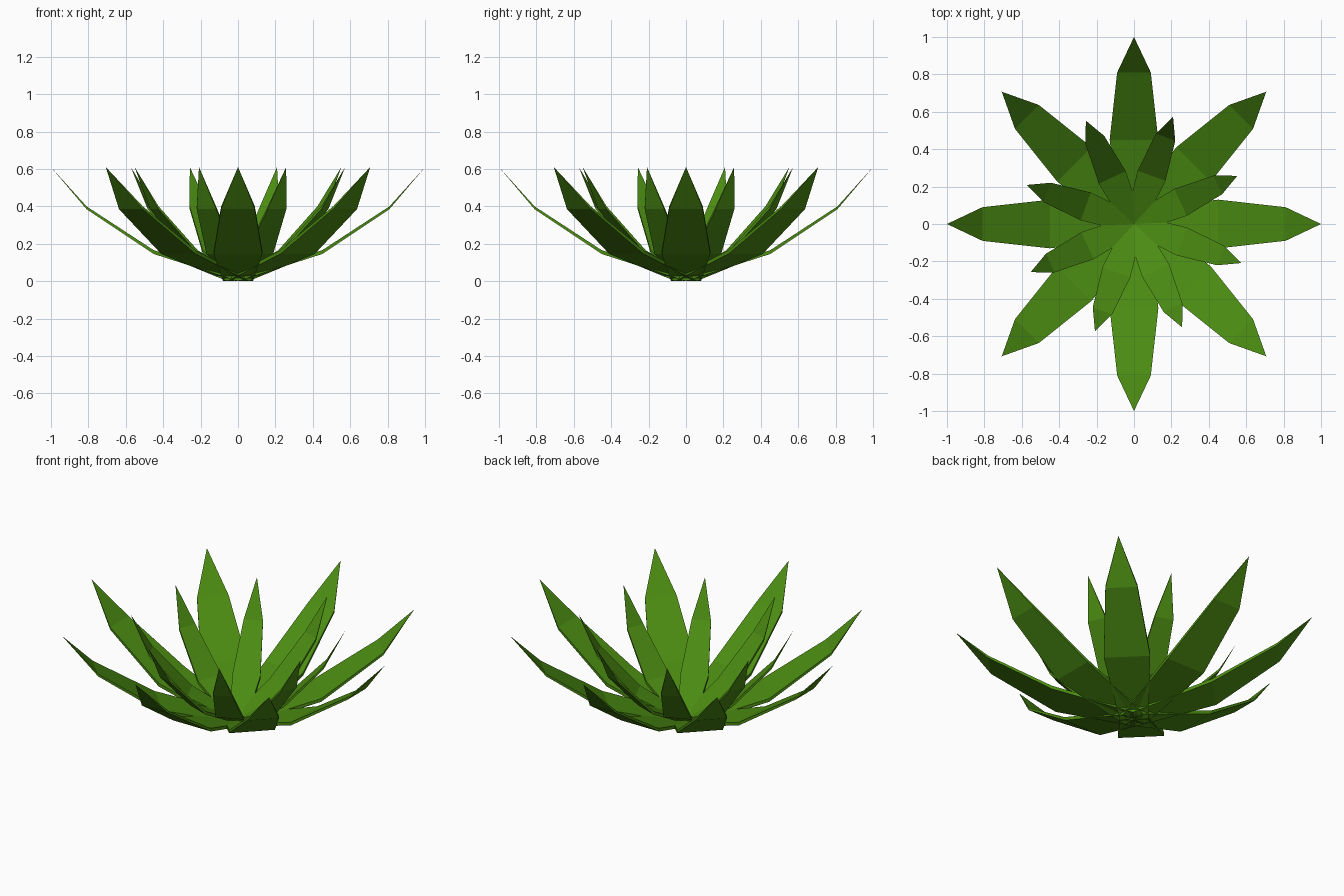
import bpy
import bmesh
from math import radians

cube = bpy.data.objects.get("Cube")
if cube:
    bpy.data.objects.remove(cube, do_unlink=True)

# One flat green for the whole plant
green = bpy.data.materials.new("leaf green")
green.use_nodes = True
colour = (0.07, 0.26, 0.006, 1)
green.diffuse_color = colour
bsdf = next(n for n in green.node_tree.nodes if n.type == 'BSDF_PRINCIPLED')
bsdf.inputs["Base Color"].default_value = colour

# Leaf stations: radius, half width, underside height, thickness
STATIONS = [
    (0.0, 0.08, 0.0, 0.02),
    (0.45, 0.13, 0.145, 0.02),
    (0.81, 0.09, 0.385, 0.015),
]
TIP = (1.0, 0.0, 0.61)


def leaf_mesh(name, spread):
    """Thin pointed leaf along +x, spread scales its length and width."""
    bm = bmesh.new()
    rings = []
    for r, w, z, t in STATIONS:
        corners = [(-w, z), (w, z), (w, z + t), (-w, z + t)]
        rings.append([bm.verts.new((r * spread, y * spread, h)) for y, h in corners])
    tip = bm.verts.new((TIP[0] * spread, TIP[1], TIP[2]))
    bm.faces.new(rings[0])
    for i in range(4):
        j = (i + 1) % 4
        for a, b in zip(rings, rings[1:]):
            bm.faces.new((a[i], a[j], b[j], b[i]))
        bm.faces.new((rings[-1][i], rings[-1][j], tip))
    bmesh.ops.recalc_face_normals(bm, faces=bm.faces)
    mesh = bpy.data.meshes.new(name)
    bm.to_mesh(mesh)
    bm.free()
    mesh.materials.append(green)
    return mesh


def leaf_ring(name, spread, start):
    """Eight copies of a leaf around the centre."""
    mesh = leaf_mesh(name, spread)
    for i in range(8):
        leaf = bpy.data.objects.new(f"{name}_{i + 1}", mesh)
        leaf.rotation_euler.z = radians(start + 45 * i)
        bpy.context.collection.objects.link(leaf)


# Wide outer ring and steeper inner ring
leaf_ring("outer_leaf", 1.0, 0)
leaf_ring("inner_leaf", 0.61, 25)
